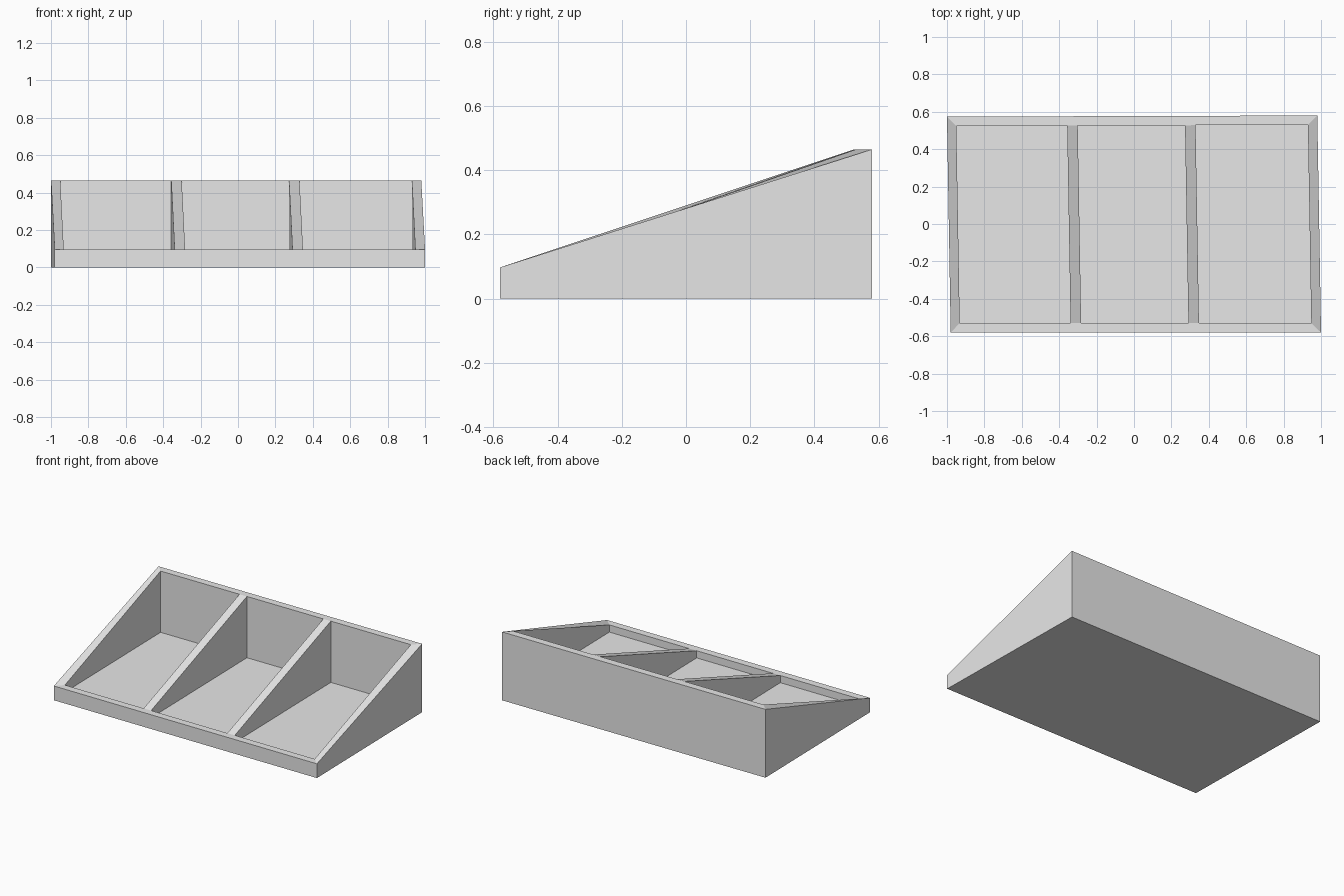
import bpy
import bmesh

default = bpy.data.objects.get("Cube")
if default:
    bpy.data.objects.remove(default, do_unlink=True)

# Plain grey material
grey = bpy.data.materials.new("light_grey")
grey.use_nodes = True
color = (0.8, 0.8, 0.8, 1)
grey.diffuse_color = color
grey.node_tree.nodes["Principled BSDF"].inputs["Base Color"].default_value = color

# Main sizes
HALF_X, HALF_Y = 0.99, 0.58
INNER_Y = 0.53
FRONT_Z, BACK_Z, FLOOR_Z = 0.097, 0.465, 0.048
SKEW = 0.0172
BAYS = [(-0.941, -0.348), (-0.292, 0.282), (0.338, 0.939)]

bm = bmesh.new()


def vert(x, y, z):
    # The plan leans slightly sideways, and the back edge is not quite square
    shift = 0.003 * (x - HALF_X) if y > 0 else 0
    return bm.verts.new((x - SKEW * y, y + shift, z))


def ring(x0, x1, y, z_front, z_back):
    return [vert(x0, -y, z_front), vert(x1, -y, z_front),
            vert(x1, y, z_back), vert(x0, y, z_back)]


def bridge(a, b):
    for i in range(4):
        j = (i + 1) % 4
        bm.faces.new((a[i], a[j], b[j], b[i]))


# Outer shell and underside
base = ring(-HALF_X, HALF_X, HALF_Y, 0, 0)
rim = ring(-HALF_X, HALF_X, HALF_Y, FRONT_Z, BACK_Z)
bm.faces.new(base[::-1])
bridge(base, rim)

# Compartments sunk down to a level floor
mouths = []
for x0, x1 in BAYS:
    mouth = ring(x0, x1, INNER_Y, FRONT_Z, BACK_Z)
    floor = ring(x0, x1, INNER_Y, FLOOR_Z, FLOOR_Z)
    bridge(mouth, floor)
    bm.faces.new(floor)
    mouths.append(mouth)

# Sloping tops of the dividers
for a, b in zip(mouths, mouths[1:]):
    bm.faces.new((a[1], b[0], b[3], a[2]))

# Rim: side tops, then the level front and back strips
first, last = mouths[0], mouths[-1]
bm.faces.new((rim[0], first[0], first[3], rim[3]))
bm.faces.new((last[1], rim[1], rim[2], last[2]))
front_edge = [v for m in mouths for v in (m[0], m[1])]
back_edge = [v for m in mouths for v in (m[3], m[2])]
bm.faces.new([rim[0], rim[1]] + front_edge[::-1])
bm.faces.new([rim[2], rim[3]] + back_edge)

bmesh.ops.recalc_face_normals(bm, faces=bm.faces[:])
mesh = bpy.data.meshes.new("divided_tray")
bm.to_mesh(mesh)
bm.free()
mesh.materials.append(grey)
tray = bpy.data.objects.new("divided_tray", mesh)
bpy.context.collection.objects.link(tray)
